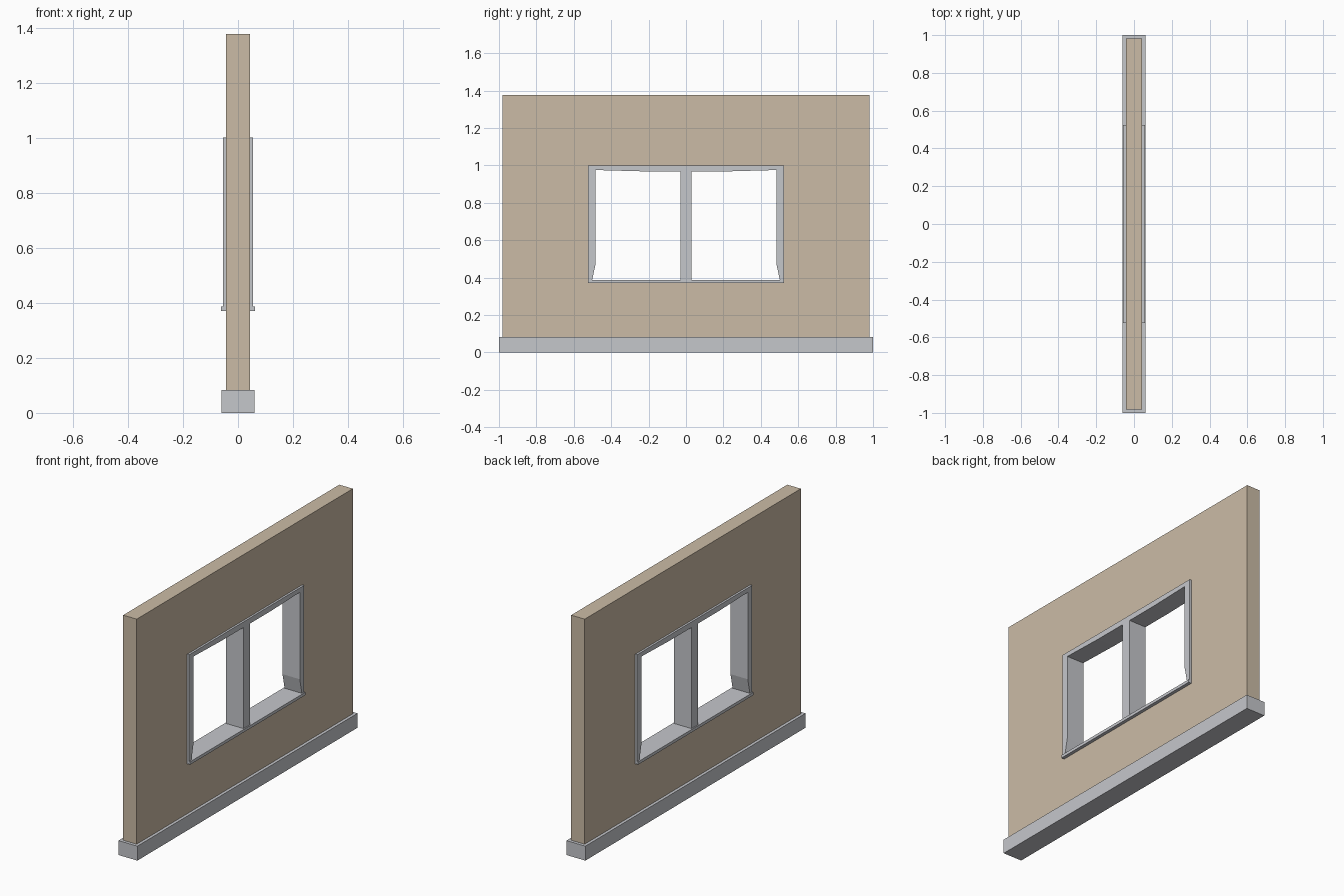
import bpy, bmesh

if "Cube" in bpy.data.objects:
    bpy.data.objects.remove(bpy.data.objects["Cube"])


def material(name, rgb):
    m = bpy.data.materials.new(name)
    m.diffuse_color = (*rgb, 1)
    m.use_nodes = True
    m.node_tree.nodes["Principled BSDF"].inputs["Base Color"].default_value = m.diffuse_color
    return m


TAN = material("tan wall", (0.60, 0.50, 0.38))
GREY = material("light grey trim", (0.56, 0.57, 0.60))


def finish(name, bm, mat):
    bmesh.ops.recalc_face_normals(bm, faces=bm.faces)
    me = bpy.data.meshes.new(name)
    bm.to_mesh(me)
    bm.free()
    me.materials.append(mat)
    ob = bpy.data.objects.new(name, me)
    bpy.context.collection.objects.link(ob)
    return ob


def prism(name, yz, half, mat):
    """Extrude a y-z outline through the wall thickness."""
    bm = bmesh.new()
    f = bm.faces.new([bm.verts.new((-half, y, z)) for y, z in yz])
    ext = bmesh.ops.extrude_face_region(bm, geom=[f], use_keep_orig=True)
    new = [g for g in ext["geom"] if isinstance(g, bmesh.types.BMVert)]
    bmesh.ops.translate(bm, verts=new, vec=(2 * half, 0, 0))
    return finish(name, bm, mat)


def rect(y, z0, z1):
    return [(-y, z0), (y, z0), (y, z1), (-y, z1)]


# wall slab with a window opening
bm = bmesh.new()
loops = [[bm.verts.new((x, y, z)) for y, z in r]
         for x, r in ((-0.043, rect(0.982, 0.07, 1.377)), (0.043, rect(0.982, 0.07, 1.377)),
                      (0.043, rect(0.515, 0.376, 0.99)), (-0.043, rect(0.515, 0.376, 0.99)))]
for k in range(4):
    a, b = loops[k], loops[(k + 1) % 4]
    for i in range(4):
        j = (i + 1) % 4
        bm.faces.new((a[i], a[j], b[j], b[i]))
finish("wall", bm, TAN)

# footing
prism("base", rect(1.0, 0.0, 0.083), 0.06, GREY)

# window frame: jambs flare open near the sill
for side, s in (("left", -1), ("right", 1)):
    prism(side + "_jamb", [(s * y, z) for y, z in
          ((0.523, 0.385), (0.523, 1.0), (0.483, 1.0), (0.483, 0.475), (0.502, 0.385))],
          0.055, GREY)
prism("window_head", [(-0.483, 1.0), (-0.483, 0.975), (-0.23, 0.968), (0.23, 0.968),
                      (0.483, 0.975), (0.483, 1.0)], 0.055, GREY)
prism("mullion", rect(0.029, 0.385, 0.97), 0.055, GREY)
prism("sill", rect(0.523, 0.37, 0.387), 0.062, GREY)
